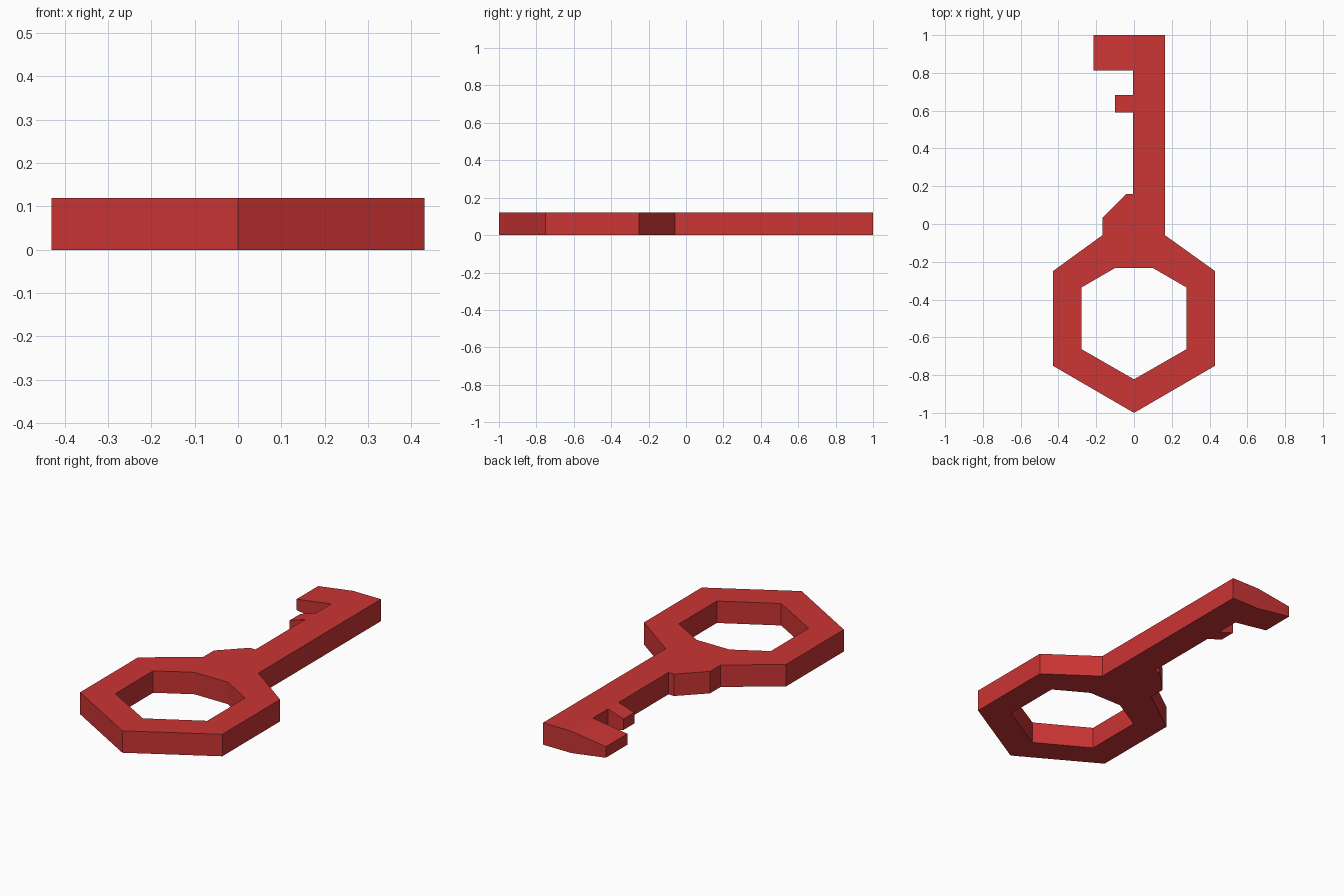
import bpy, bmesh
from mathutils import Vector

if "Cube" in bpy.data.objects:
    bpy.data.objects.remove(bpy.data.objects["Cube"])

THICK = 0.12
EDGE_X = -0.006          # toothed side of the shank

red = bpy.data.materials.new("key red")
red.diffuse_color = (0.604, 0.035, 0.035, 1)
red.use_nodes = True
red.node_tree.nodes["Principled BSDF"].inputs["Base Color"].default_value = red.diffuse_color

# Outline of bow, collar and shank (the tooth roots are points on the shank edge)
outer = [(0, -1), (0.43, -0.75), (0.43, -0.25), (0.165, -0.06), (0.165, 1),
         (EDGE_X, 1), (EDGE_X, 0.813), (EDGE_X, 0.682), (EDGE_X, 0.59),
         (EDGE_X, 0.16), (-0.04, 0.16), (-0.168, 0.032), (-0.168, -0.06),
         (-0.43, -0.25), (-0.43, -0.75)]
# Finger hole in the bow
hole = [(0, -0.822), (0.278, -0.663), (0.278, -0.336), (0.1, -0.233),
        (-0.1, -0.233), (-0.278, -0.336), (-0.278, -0.663)]

bm = bmesh.new()


def add_loop(points):
    verts = [bm.verts.new((x, y, 0)) for x, y in points]
    return [bm.edges.new((a, b)) for a, b in zip(verts, verts[1:] + verts[:1])]


# Flat plate with hole, raised to full thickness
edges = add_loop(outer) + add_loop(hole)
bmesh.ops.triangle_fill(bm, edges=edges, use_beauty=True, normal=(0, 0, 1))
raised = bmesh.ops.extrude_face_region(bm, geom=bm.faces[:], use_keep_orig=True)
bmesh.ops.translate(bm, vec=(0, 0, THICK),
                    verts=[g for g in raised["geom"] if isinstance(g, bmesh.types.BMVert)])
bmesh.ops.recalc_face_normals(bm, faces=bm.faces[:])


def tooth(y_mid, tip_x):
    """Pull a tooth out of the shank edge and thin its tip to half."""
    bm.normal_update()
    root = min((f for f in bm.faces if abs(f.normal.x) > 0.99),
               key=lambda f: (f.calc_center_median() - Vector((EDGE_X, y_mid, THICK / 2))).length)
    tip = bmesh.ops.extrude_discrete_faces(bm, faces=[root])["faces"][0]
    for v in tip.verts:
        v.co.x = tip_x
        v.co.z = THICK / 2 + (v.co.z - THICK / 2) * 0.5


# Teeth
tooth(0.9065, -0.215)
tooth(0.636, -0.10)

bmesh.ops.recalc_face_normals(bm, faces=bm.faces[:])
mesh = bpy.data.meshes.new("key")
bm.to_mesh(mesh)
bm.free()
mesh.materials.append(red)
bpy.context.collection.objects.link(bpy.data.objects.new("key", mesh))
